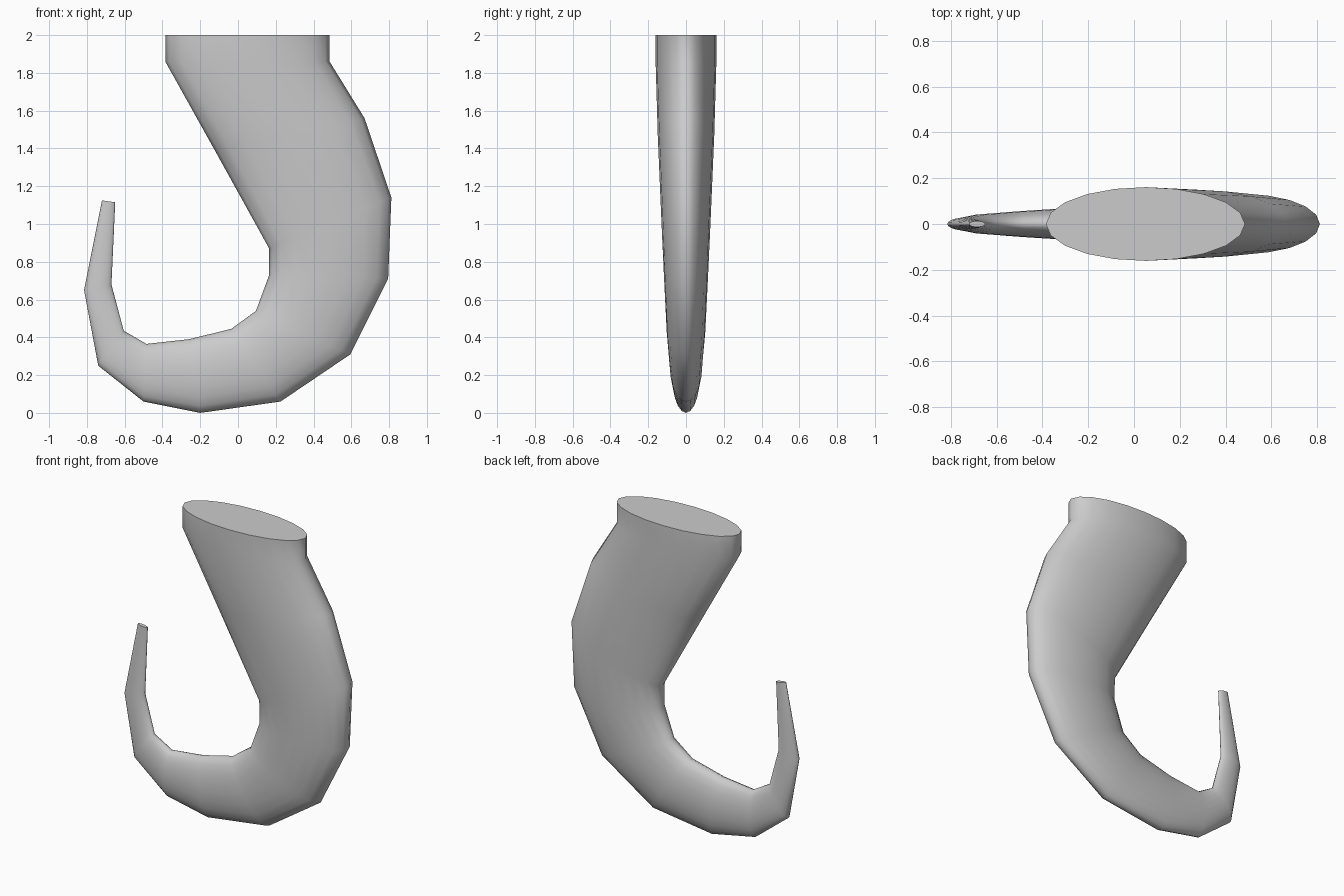
import bpy, bmesh, math
from mathutils import Vector

if "Cube" in bpy.data.objects:
    bpy.data.objects.remove(bpy.data.objects["Cube"])

SIDES = 20
FLATNESS = 0.37  # thickness in y relative to width in the xz plane

# Cross-sections from root to tip: outer x, z and inner x, z
sections = [
    (0.485, 2.00, -0.385, 2.00),
    (0.485, 1.86, -0.385, 1.86),
    (0.67, 1.56, -0.12, 1.385),
    (0.812, 1.14, 0.165, 0.87),
    (0.795, 0.71, 0.165, 0.73),
    (0.595, 0.31, 0.095, 0.54),
    (0.225, 0.06, -0.035, 0.445),
    (-0.20, 0.00, -0.26, 0.39),
    (-0.50, 0.06, -0.485, 0.365),
    (-0.74, 0.25, -0.605, 0.435),
    (-0.815, 0.65, -0.67, 0.68),
    (-0.72, 1.125, -0.65, 1.115),
]


def add_ring(bm, ox, oz, ix, iz):
    outer, inner = Vector((ox, 0, oz)), Vector((ix, 0, iz))
    mid, half = (outer + inner) / 2, (outer - inner) / 2
    depth = Vector((0, half.length * FLATNESS, 0))
    angles = [2 * math.pi * i / SIDES for i in range(SIDES)]
    return [bm.verts.new(mid + half * math.cos(a) + depth * math.sin(a)) for a in angles]


# Curved horn lofted through the elliptical sections, capped at both ends
bm = bmesh.new()
rings = [add_ring(bm, *s) for s in sections]
for a, b in zip(rings, rings[1:]):
    for i in range(SIDES):
        j = (i + 1) % SIDES
        bm.faces.new((a[i], a[j], b[j], b[i]))
bm.faces.new(rings[0])
bm.faces.new(rings[-1])
bmesh.ops.recalc_face_normals(bm, faces=bm.faces)

mesh = bpy.data.meshes.new("curved_horn")
bm.to_mesh(mesh)
bm.free()
horn = bpy.data.objects.new("curved_horn", mesh)
bpy.context.collection.objects.link(horn)

# Smooth sides, sharp cap rims
bpy.context.view_layer.objects.active = horn
horn.select_set(True)
bpy.ops.object.shade_smooth_by_angle(angle=math.radians(60))
